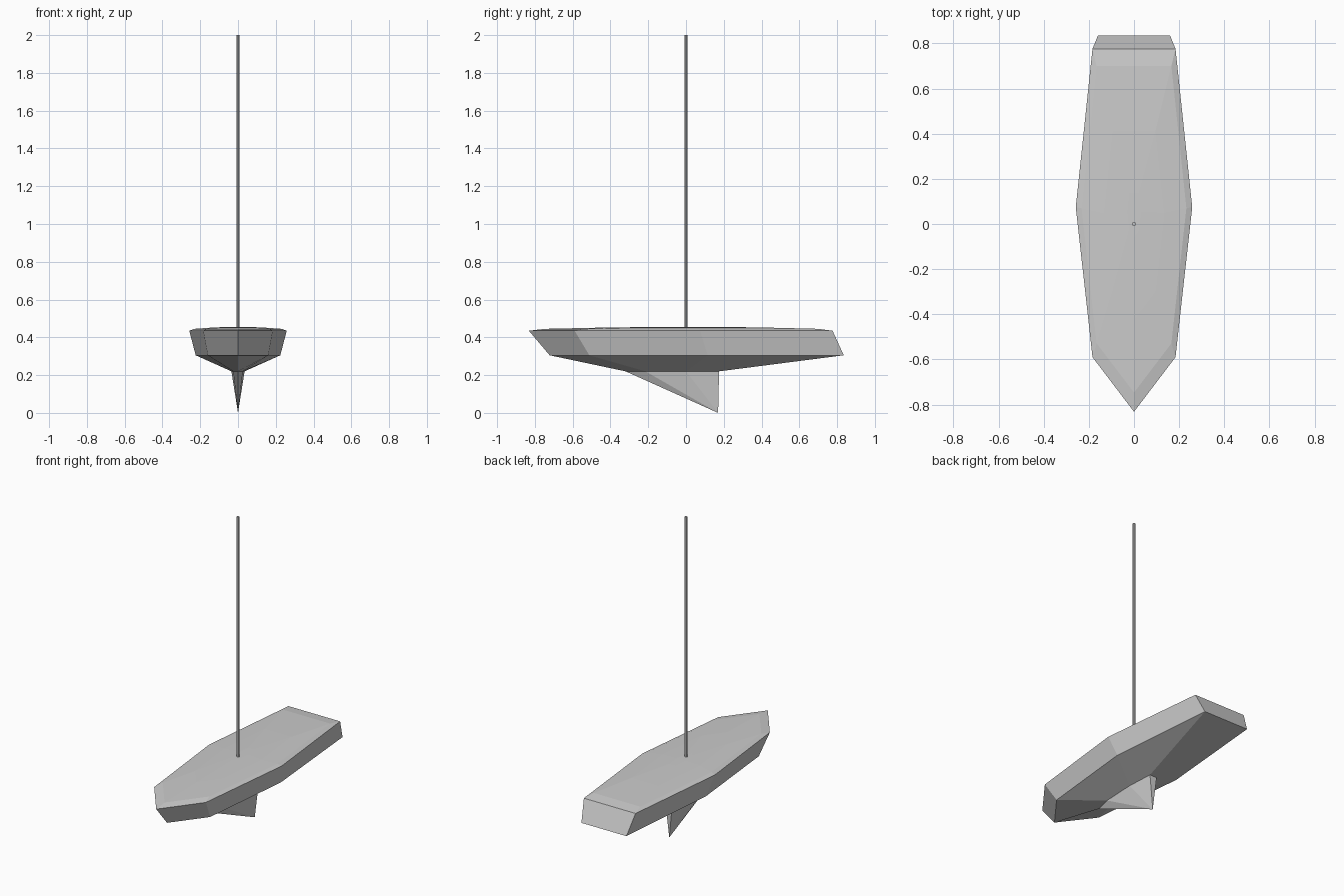
import bpy, bmesh

if "Cube" in bpy.data.objects:
    bpy.data.objects.remove(bpy.data.objects["Cube"])


def outline(bow, shoulder, beam, stern):
    """Seven-sided boat outline: a bow point, then mirrored (x, y) points."""
    right = [shoulder, beam, stern]
    return [(0, bow)] + right + [(-x, y) for x, y in reversed(right)]


def scaled(ring, s, cy):
    return [(x * s, cy + (y - cy) * s) for x, y in ring]


def loft(name, levels, cap_bottom=True, cap_top=True, tip=None):
    bm = bmesh.new()
    rings = [[bm.verts.new((x, y, z)) for x, y in ring] for ring, z in levels]
    n = len(rings[0])
    for a, b in zip(rings, rings[1:]):
        for i in range(n):
            j = (i + 1) % n
            bm.faces.new((a[i], a[j], b[j], b[i]))
    if tip:
        t = bm.verts.new(tip)
        for i in range(n):
            bm.faces.new((t, rings[0][(i + 1) % n], rings[0][i]))
    elif cap_bottom:
        bm.faces.new(rings[0][::-1])
    if cap_top:
        bm.faces.new(rings[-1])
    bmesh.ops.recalc_face_normals(bm, faces=bm.faces)
    mesh = bpy.data.meshes.new(name)
    bm.to_mesh(mesh)
    bm.free()
    obj = bpy.data.objects.new(name, mesh)
    bpy.context.collection.objects.link(obj)
    return obj


# Outlines of the deck edge, the chine and the keel root
deck = outline(-0.832, (0.184, -0.59), (0.258, 0.075), (0.184, 0.776))
chine = outline(-0.722, (0.16, -0.512), (0.224, 0.115), (0.16, 0.835))
root = outline(-0.32, (0.025, -0.215), (0.035, 0.0), (0.025, 0.175))

# Hull with a gently crowned deck
loft("hull", [(root, 0.22), (chine, 0.305), (deck, 0.435),
              (scaled(deck, 0.9, 0.02), 0.445),
              (scaled(deck, 0.52, 0.02), 0.452),
              (scaled(deck, 0.12, 0.05), 0.456)], cap_bottom=False)

# Keel fin tapering to a point
loft("keel_fin", [(root, 0.22)], cap_top=False, tip=(0, 0.17, 0.0))

# Mast
bpy.ops.mesh.primitive_cylinder_add(vertices=8, radius=0.0085, depth=1.56,
                                    location=(0, 0, 1.22))
bpy.context.object.name = "mast"
